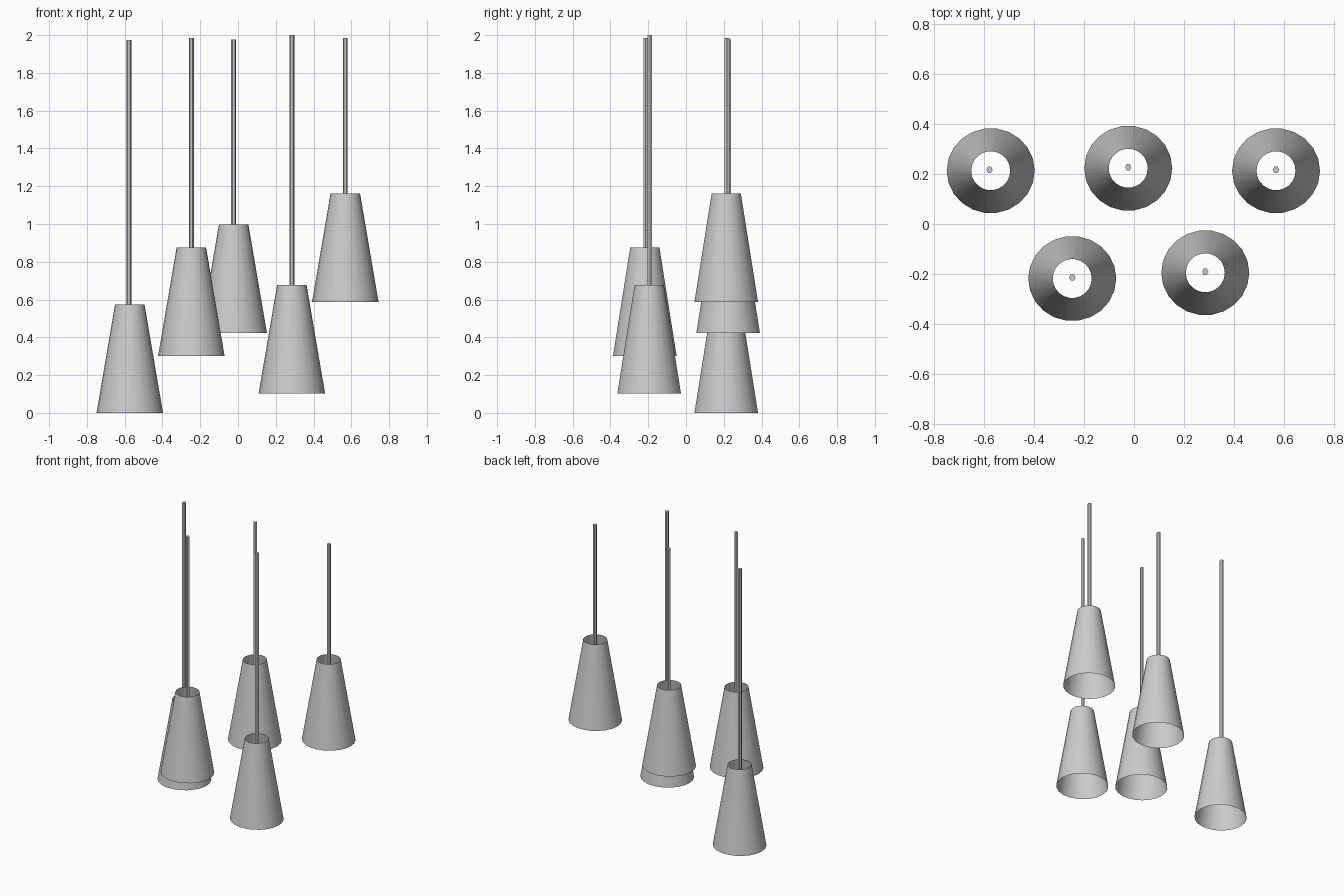
import bpy
import bmesh
import math

if "Cube" in bpy.data.objects:
    bpy.data.objects.remove(bpy.data.objects["Cube"])

SIDES = 22
SHADE_HEIGHT = 0.574


def ring(bm, n, rx, ry, z):
    return [bm.verts.new((rx * math.cos(2 * math.pi * i / n),
                          ry * math.sin(2 * math.pi * i / n), z)) for i in range(n)]


def tube(name, n, lower, upper, location, cap_top=False):
    """Open tapered tube; lower and upper are (rx, ry, z)."""
    bm = bmesh.new()
    a, b = ring(bm, n, *lower), ring(bm, n, *upper)
    for i in range(n):
        j = (i + 1) % n
        bm.faces.new((a[i], a[j], b[j], b[i]))
    if cap_top:
        bm.faces.new(b)
    mesh = bpy.data.meshes.new(name)
    bm.to_mesh(mesh)
    bm.free()
    obj = bpy.data.objects.new(name, mesh)
    bpy.context.collection.objects.link(obj)
    obj.location = location
    bpy.ops.object.select_all(action='DESELECT')
    obj.select_set(True)
    bpy.context.view_layer.objects.active = obj
    bpy.ops.object.shade_smooth_by_angle(angle=math.radians(40))
    return obj


# Pendants: x, y, shade bottom, rod x, rod top
pendants = [
    (-0.573, 0.213, 0.0, -0.578, 1.975),
    (-0.247, -0.218, 0.302, -0.247, 1.985),
    (-0.023, 0.223, 0.424, -0.023, 1.978),
    (0.285, -0.195, 0.103, 0.285, 2.0),
    (0.568, 0.213, 0.588, 0.568, 1.985),
]

for k, (x, y, z, rod_x, top) in enumerate(pendants, 1):
    # Open conical shade
    tube(f"lamp_shade_{k}", SIDES, (0.176, 0.17, 0), (0.078, 0.078, SHADE_HEIGHT), (x, y, z))
    # Thin hanging rod reaching just inside the shade
    start = z + SHADE_HEIGHT - 0.1
    tube(f"hanging_rod_{k}", 6, (0.013, 0.014, 0), (0.013, 0.014, top - start),
         (rod_x, y + 0.004, start), cap_top=True)
